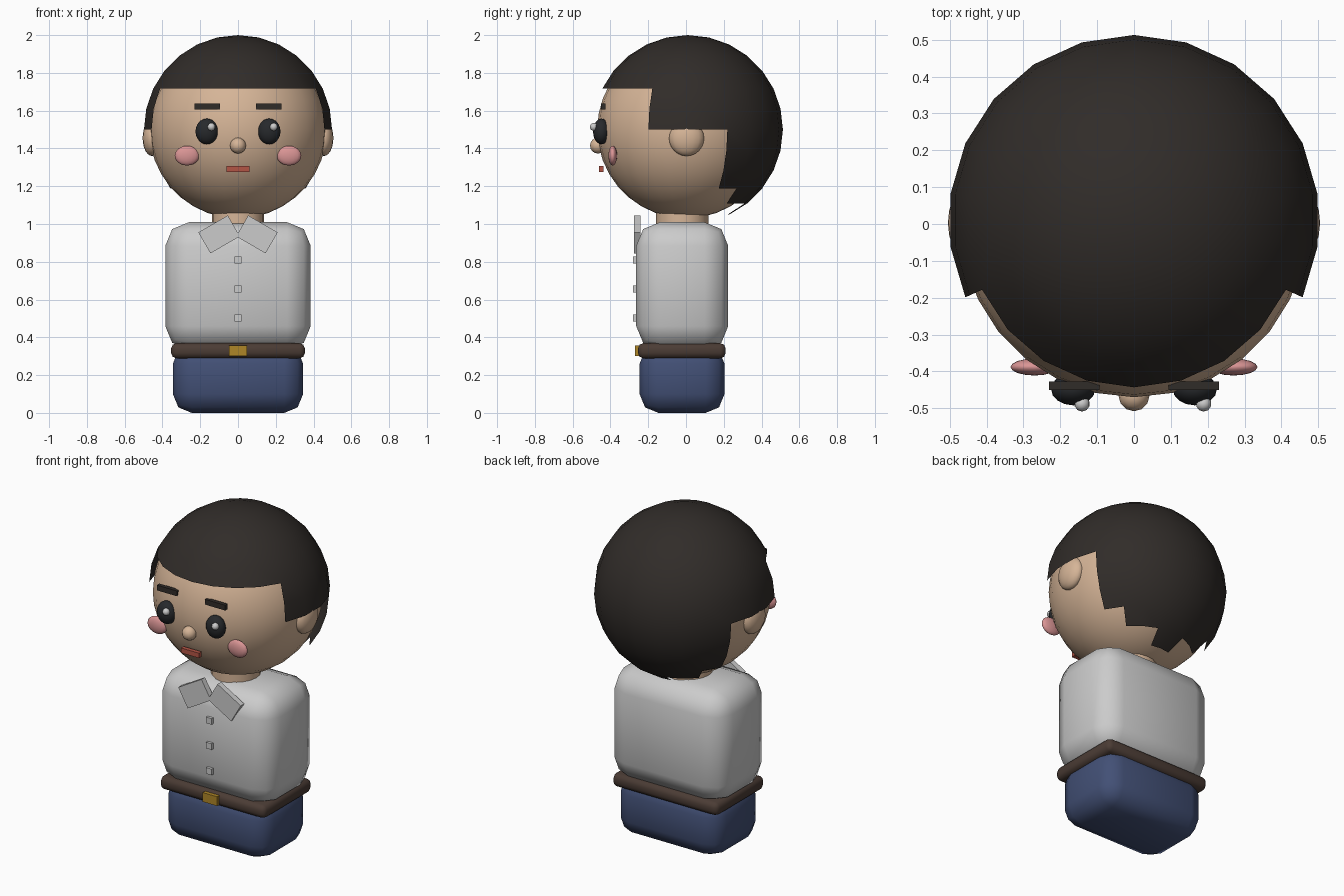
import bpy, bmesh
from math import atan2, asin, degrees, radians, hypot

if "Cube" in bpy.data.objects:
    bpy.data.objects.remove(bpy.data.objects["Cube"])


def colour(name, rgb):
    m = bpy.data.materials.new(name)
    m.diffuse_color = (*rgb, 1)
    m.use_nodes = True
    m.node_tree.nodes["Principled BSDF"].inputs["Base Color"].default_value = m.diffuse_color
    return m


SKIN = colour("skin", (0.67, 0.46, 0.31))
HAIR = colour("hair", (0.03, 0.025, 0.022))
EYE = colour("eye", (0.02, 0.022, 0.025))
BLUSH = colour("blush", (0.7, 0.3, 0.3))
LIP = colour("lip", (0.45, 0.09, 0.06))
DENIM = colour("denim", (0.055, 0.08, 0.18))
LEATHER = colour("leather", (0.07, 0.045, 0.035))
BRASS = colour("brass", (0.43, 0.24, 0.02))


def finish(ob, name, mat):
    ob.name = name
    if mat:
        ob.data.materials.append(mat)
    return ob


def ball(name, loc, radii, mat=None, seg=16, rings=12):
    bpy.ops.mesh.primitive_uv_sphere_add(segments=seg, ring_count=rings, radius=1, location=loc)
    ob = bpy.context.object
    ob.scale = radii
    bpy.ops.object.transform_apply(location=False, rotation=False)
    bpy.ops.object.shade_smooth()
    return finish(ob, name, mat)


def box(name, loc, size, mat=None, bevel=0, tilt=0):
    bpy.ops.mesh.primitive_cube_add(size=1, location=loc)
    ob = bpy.context.object
    ob.scale = size
    bpy.ops.object.transform_apply(location=False, rotation=False)
    ob.rotation_euler.y = tilt
    if bevel:
        mod = ob.modifiers.new("bevel", 'BEVEL')
        mod.width, mod.segments = bevel, 2
        bpy.ops.object.shade_smooth()
    return finish(ob, name, mat)


# Body: trousers, belt, shirt, neck
box("trousers", (0, -0.021, 0.18), (0.69, 0.45, 0.36), DENIM, 0.1)
box("belt", (0, -0.022, 0.329), (0.708, 0.464, 0.08), LEATHER, 0.028)
box("belt_buckle", (0, -0.256, 0.33), (0.097, 0.028, 0.056), BRASS)
box("shirt", (0, -0.02, 0.672), (0.77, 0.487, 0.675), None, 0.125)
for i, z in enumerate((0.81, 0.657, 0.503)):
    box(f"shirt_button_{i + 1}", (0, -0.268, z), (0.037, 0.024, 0.037))
bpy.ops.mesh.primitive_cylinder_add(vertices=20, radius=0.138, depth=0.14, location=(0, -0.02, 1.05))
bpy.ops.object.shade_smooth_by_angle(angle=radians(40))
finish(bpy.context.object, "neck", SKIN)

# Head and central face parts
ball("head", (0, 0, 1.5), (0.47, 0.47, 0.47), SKIN, 28, 18)
ball("nose", (0, -0.466, 1.415), (0.042, 0.042, 0.042), SKIN, 12, 8)
box("mouth", (0, -0.448, 1.291), (0.122, 0.025, 0.03), LIP)

# Paired parts
for side, s in (("right", 1), ("left", -1)):
    box(f"{side}_collar", (s * 0.1, -0.257, 0.945), (0.18, 0.034, 0.128), tilt=s * radians(30))
    ball(f"{side}_ear", (s * 0.455, 0.003, 1.455), (0.05, 0.093, 0.095), SKIN)
    ball(f"{side}_eye", (s * 0.165, -0.448, 1.49), (0.06, 0.044, 0.068), EYE)
    ball(f"{side}_eye_glint", (s * 0.165 + 0.024, -0.488, 1.514), (0.021, 0.021, 0.021), None, 10, 8)
    ball(f"{side}_cheek", (s * 0.27, -0.388, 1.362), (0.065, 0.023, 0.052), BLUSH)
    box(f"{side}_eyebrow", (s * 0.162, -0.439, 1.623), (0.136, 0.024, 0.032), HAIR)

# Hair: a sphere shell with faces trimmed row by row (row floor, half-angle kept from the back)
hair = ball("hair", (0, 0.01, 1.5), (0.503, 0.503, 0.5), HAIR, 22, 14)
STEP = 360 / 22
ROWS = ((25.7, 11), (0, 7), (-38.6, 4), (-51.4, 3), (-64.3, 1), (-91, 0))
bm = bmesh.new()
bm.from_mesh(hair.data)
trim = []
for f in bm.faces:
    c = f.calc_center_median()
    lat = degrees(atan2(c.z, hypot(c.x, c.y)))
    around = degrees(atan2(abs(c.x), c.y))
    keep = next(n for floor, n in ROWS if lat > floor)
    if around > keep * STEP:
        trim.append(f)
bmesh.ops.delete(bm, geom=trim, context='FACES')
bm.to_mesh(hair.data)
bm.free()
